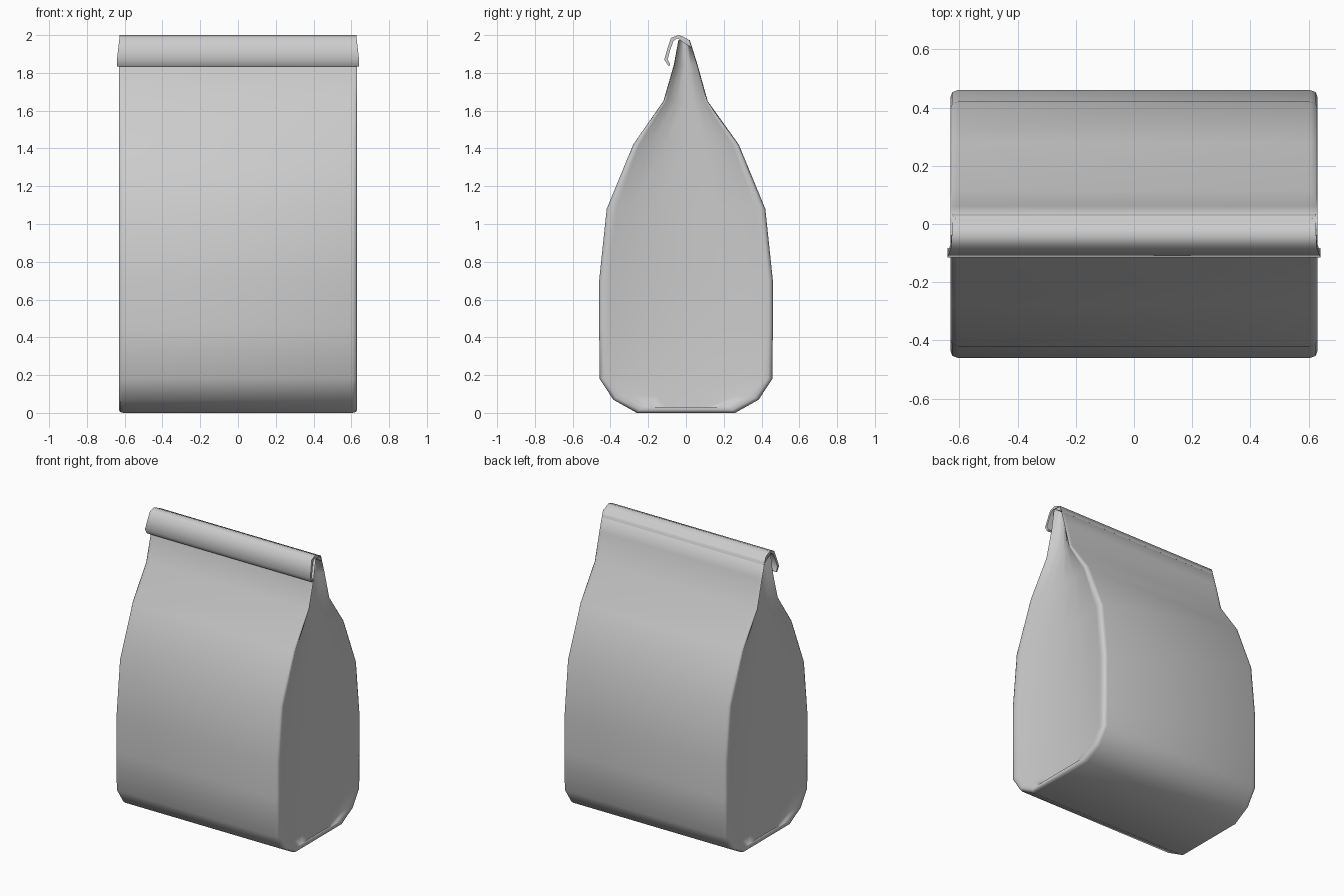
import bpy
import bmesh

cube = bpy.data.objects.get("Cube")
if cube:
    bpy.data.objects.remove(cube, do_unlink=True)

paper = bpy.data.materials.new("plain_paper")
paper.use_nodes = True
GREY = (0.6, 0.6, 0.6, 1)
paper.diffuse_color = GREY
paper.node_tree.nodes["Principled BSDF"].inputs["Base Color"].default_value = GREY


def loft(name, loops, closed_ends, angle):
    """Skin a row of equal closed loops, optionally capping both ends."""
    bm = bmesh.new()
    rings = [[bm.verts.new(p) for p in loop] for loop in loops]
    n = len(rings[0])
    for a, b in zip(rings, rings[1:]):
        for i in range(n):
            j = (i + 1) % n
            bm.faces.new((a[i], a[j], b[j], b[i]))
    if closed_ends:
        bm.faces.new(rings[0])
        bm.faces.new(rings[-1])
    bmesh.ops.remove_doubles(bm, verts=bm.verts, dist=0.0001)
    bmesh.ops.dissolve_degenerate(bm, edges=bm.edges, dist=0.0001)
    bmesh.ops.recalc_face_normals(bm, faces=bm.faces)
    mesh = bpy.data.meshes.new(name)
    bm.to_mesh(mesh)
    bm.free()
    mesh.materials.append(paper)
    obj = bpy.data.objects.new(name, mesh)
    bpy.context.collection.objects.link(obj)
    bpy.ops.object.select_all(action="DESELECT")
    obj.select_set(True)
    bpy.context.view_layer.objects.active = obj
    bpy.ops.object.shade_smooth_by_angle(angle=angle)
    return obj


# Bag side profile: height, front y, back y
rows = [(0, -.26, .26), (.07, -.385, .385), (.18, -.457, .457), (.45, -.46, .46),
        (.7, -.46, .46), (1.08, -.42, .42), (1.42, -.28, .28), (1.65, -.12, .115),
        (1.84, -.065, .062), (1.975, -.04, .02)]

# Side panel steps: x, share of depth kept, how far it sinks in
steps = [(.605, 1, 0), (.624, .985, 0), (.63, .95, 0), (.627, .88, .1),
         (.62, .7, .4), (.615, .4, .8), (.612, 0, 1)]


def bag_loop(x, keep, sink, side):
    points = []
    for z, front, back in rows:
        mid = (front + back) / 2
        lift = min(.03, (1 - keep) * .3) * max(0, 1 - z / .2)
        dent = sink * .03 * min(1, z / .4)
        points.append((side * (x - dent), z + lift,
                       mid + (front - mid) * keep, mid + (back - mid) * keep))
    return ([(px, f, z) for px, z, f, b in points]
            + [(px, b, z) for px, z, f, b in reversed(points)])


loops = [bag_loop(*s, -1) for s in reversed(steps)] + [bag_loop(*s, 1) for s in steps]
loft("bag_body", loops, False, 1.4)

# Rolled top: a thin strip folded over the front, flaring toward its lip
fold = [(.035, 1.93), (.02, 1.972), (-.015, 1.992), (-.04, 2), (-.08, 1.985),
        (-.098, 1.93), (-.115, 1.87), (-.092, 1.835), (-.083, 1.842),
        (-.097, 1.872), (-.082, 1.925), (-.066, 1.97), (-.045, 1.984), (-.02, 1.965)]


def fold_loop(side):
    return [(side * (.626 + .015 * min(1, (2 - z) / .13) * (y < -.06)), y, z)
            for y, z in fold]


loft("rolled_top", [fold_loop(-1), fold_loop(1)], True, 1.1)
